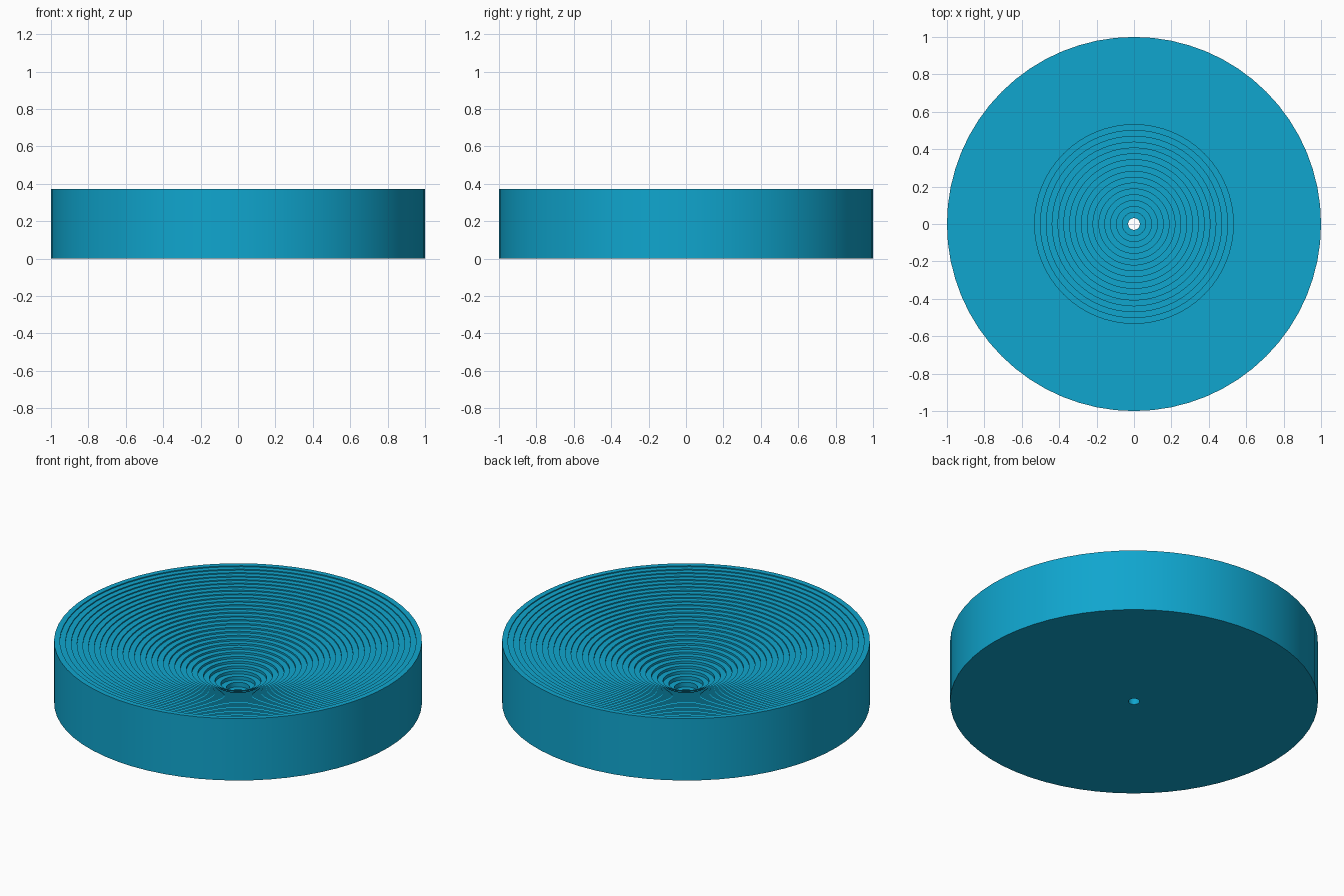
import bpy, bmesh, math

if "Cube" in bpy.data.objects:
    bpy.data.objects.remove(bpy.data.objects["Cube"])

RINGS = 32        # radial divisions, the first one is the open hole
SEGMENTS = 64
HEIGHT = 0.371

mat = bpy.data.materials.new("blue")
mat.diffuse_color = (0.005, 0.38, 0.62, 1)
mat.use_nodes = True
mat.node_tree.nodes["Principled BSDF"].inputs["Base Color"].default_value = mat.diffuse_color


def tube(name, r_in, r_out, height):
    """Closed flat-topped ring standing on z = 0."""
    bm = bmesh.new()
    profile = [(r_in, 0), (r_out, 0), (r_out, height), (r_in, height)]
    columns = []
    for i in range(SEGMENTS):
        a = 2 * math.pi * i / SEGMENTS
        columns.append([bm.verts.new((r * math.cos(a), r * math.sin(a), z))
                        for r, z in profile])
    for i in range(SEGMENTS):
        a, b = columns[i], columns[(i + 1) % SEGMENTS]
        for j in range(4):
            k = (j + 1) % 4
            bm.faces.new((a[j], b[j], b[k], a[k]))
    bmesh.ops.recalc_face_normals(bm, faces=bm.faces)
    mesh = bpy.data.meshes.new(name)
    bm.to_mesh(mesh)
    bm.free()
    mesh.materials.append(mat)
    obj = bpy.data.objects.new(name, mesh)
    bpy.context.collection.objects.link(obj)
    bpy.context.view_layer.objects.active = obj
    obj.select_set(True)


# Nested tubes, rising with the square root of the radius
for n in range(1, RINGS):
    tube(f"ring_step_{n:02d}", n / RINGS, (n + 1) / RINGS,
         HEIGHT * math.sqrt(n / (RINGS - 1)))

bpy.ops.object.shade_smooth_by_angle(angle=math.radians(30))
